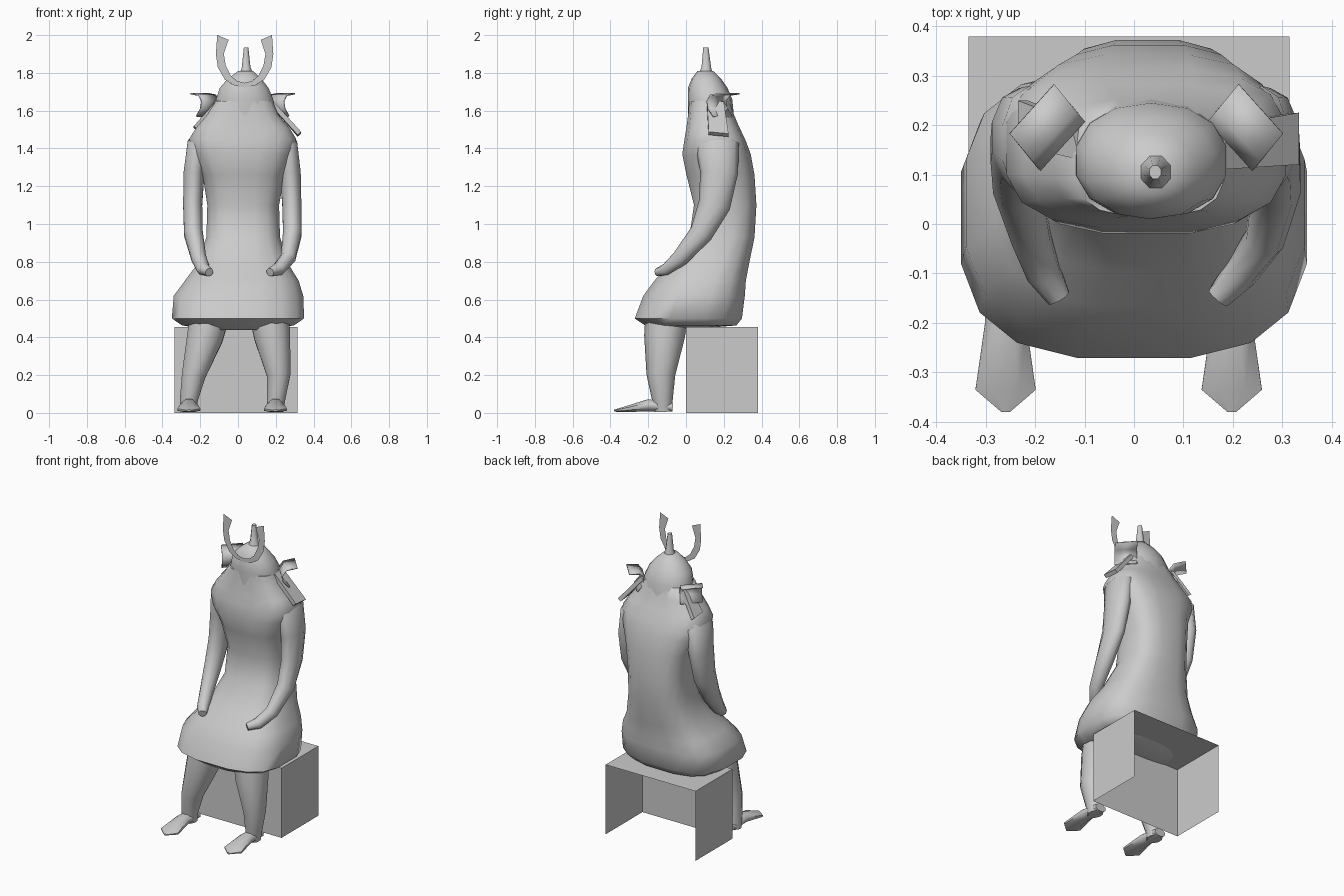
import bpy, bmesh, math
from mathutils import Vector

if "Cube" in bpy.data.objects:
    bpy.data.objects.remove(bpy.data.objects["Cube"])

GREY = (0.6, 0.6, 0.6, 1)
grey = bpy.data.materials.new("plain_grey")
grey.use_nodes = True
grey.diffuse_color = GREY
grey.node_tree.nodes["Principled BSDF"].inputs["Base Color"].default_value = GREY


def finish(name, bm, smooth=True, thickness=0):
    """Turn a bmesh into a named, shaded object."""
    bmesh.ops.recalc_face_normals(bm, faces=bm.faces)
    mesh = bpy.data.meshes.new(name)
    bm.to_mesh(mesh)
    bm.free()
    mesh.materials.append(grey)
    ob = bpy.data.objects.new(name, mesh)
    bpy.context.collection.objects.link(ob)
    if thickness:
        mod = ob.modifiers.new("thickness", 'SOLIDIFY')
        mod.thickness = thickness
        mod.offset = 0
    if smooth:
        bpy.ops.object.select_all(action='DESELECT')
        ob.select_set(True)
        bpy.context.view_layer.objects.active = ob
        bpy.ops.object.shade_smooth_by_angle(angle=math.radians(65))
    return ob


def tube(name, stations, sides=10, power=2.0, flat=False):
    """Skin rounded sections (x, y, z, half width, half depth) along a path."""
    bm = bmesh.new()
    centres = [Vector(s[:3]) for s in stations]
    rings = []
    for i, s in enumerate(stations):
        after, before = min(i + 1, len(centres) - 1), max(i - 1, 0)
        t = Vector((0, 0, 1)) if flat else (centres[after] - centres[before]).normalized()
        u = (Vector((1, 0, 0)) - t * t.x).normalized()
        v = t.cross(u)
        ring = []
        for k in range(sides):
            a = math.tau * (k + 0.5) / sides
            c, d = math.cos(a), math.sin(a)
            p = u * math.copysign(abs(c) ** (2 / power), c) * s[3]
            q = v * math.copysign(abs(d) ** (2 / power), d) * s[4]
            ring.append(bm.verts.new(centres[i] + p + q))
        rings.append(ring)
    for a, b in zip(rings, rings[1:]):
        for k in range(sides):
            n = (k + 1) % sides
            bm.faces.new((a[k], a[n], b[n], b[k]))
    bm.faces.new(rings[0])
    bm.faces.new(rings[-1])
    return finish(name, bm)


def from_bounds(rows):
    """Convert (z, left, right, front, back) rows into tube stations."""
    return [((a + b) / 2, (c + d) / 2, z, (b - a) / 2, (d - c) / 2)
            for z, a, b, c, d in rows]


def ribbon(name, edge_a, edge_b, thickness=0, smooth=True):
    """Strip of quads between two edge paths."""
    bm = bmesh.new()
    a = [bm.verts.new(p) for p in edge_a]
    b = [bm.verts.new(p) for p in edge_b]
    for i in range(len(a) - 1):
        bm.faces.new((a[i], a[i + 1], b[i + 1], b[i]))
    return finish(name, bm, smooth, thickness)


# Seat: a box open at the back and underneath
bm = bmesh.new()
bmesh.ops.create_cube(bm, size=1)
bm.normal_update()
open_faces = [f for f in bm.faces if f.normal.y > 0.5 or f.normal.z < -0.5]
bmesh.ops.delete(bm, geom=open_faces, context='FACES')
for v in bm.verts:
    v.co = (v.co.x * 0.65 - 0.01, v.co.y * 0.38 + 0.19, (v.co.z + 0.5) * 0.455)
finish("seat_box", bm, smooth=False)

# Body: flared skirt, waist, chest and shoulders in one skin
tube("body", from_bounds([
    (0.44, -0.14, 0.14, -0.19, -0.01),
    (0.463, -0.3, 0.3, -0.22, 0.27),
    (0.5, -0.355, 0.355, -0.275, 0.3),
    (0.62, -0.345, 0.35, -0.23, 0.315),
    (0.7, -0.285, 0.325, -0.17, 0.32),
    (0.78, -0.225, 0.275, -0.1, 0.335),
    (0.93, -0.17, 0.225, 0.015, 0.365),
    (1.1, -0.165, 0.22, 0.04, 0.375),
    (1.26, -0.19, 0.25, 0.0, 0.365),
    (1.37, -0.24, 0.29, -0.022, 0.345),
    (1.45, -0.262, 0.312, -0.01, 0.315),
    (1.51, -0.225, 0.275, 0.0, 0.285),
    (1.58, -0.165, 0.215, 0.01, 0.255),
    (1.65, -0.12, 0.185, 0.015, 0.235)]), sides=16, power=2.9, flat=True)

# Domed helmet and its spike
tube("helmet", from_bounds([
    (1.56, -0.125, 0.195, 0.01, 0.255),
    (1.66, -0.12, 0.19, 0.01, 0.245),
    (1.72, -0.1, 0.165, 0.01, 0.22),
    (1.77, -0.055, 0.125, 0.03, 0.185),
    (1.81, 0.0, 0.08, 0.06, 0.145)]), sides=14, power=2.2, flat=True)
tube("helmet_spike", from_bounds([
    (1.79, 0.005, 0.085, 0.06, 0.145),
    (1.83, 0.018, 0.068, 0.08, 0.135),
    (1.935, 0.03, 0.056, 0.09, 0.12)]), sides=8, flat=True)

# Crescent crest, a flat upright sheet
outer = [(0.145, 2.0), (0.152, 1.9), (0.142, 1.83), (0.105, 1.765), (0.055, 1.733), (0, 1.723)]
inner = [(0.085, 1.975), (0.11, 1.9), (0.1, 1.84), (0.073, 1.785), (0.04, 1.757), (0, 1.747)]


def both_sides(path):
    half = [(0.035 + x, 0.01, z) for x, z in path]
    return half + [(0.07 - x, y, z) for x, y, z in half[-2::-1]]


ribbon("crescent_crest", both_sides(outer), both_sides(inner), smooth=False)

# Curled plates beside the helmet: (distance outward, height)
curl = [(0.045, 1.57), (0.01, 1.61), (0, 1.65), (0.025, 1.682), (0.095, 1.69)]
flaps = {
    "left": [(0.17, 0.11, 1.65), (0.325, 0.12, 1.48), (0.18, 0.2, 1.64), (0.325, 0.225, 1.47)],
    "right": [(-0.1, 0.13, 1.65), (-0.225, 0.16, 1.51), (-0.12, 0.21, 1.64), (-0.225, 0.25, 1.5)],
}
for side, sign in (("left", 1), ("right", -1)):
    def place(s, z, w):
        return (0.025 + sign * (0.172 + 0.63 * s - 0.045 * w), 0.16 + 0.77 * s + 0.05 * w, z)
    ribbon(side + "_curled_plate", [place(s, z, -1) for s, z in curl],
           [place(s, z, 1) for s, z in curl], 0.008)
    # Neck guard flap
    f = flaps[side]
    ribbon(side + "_neck_flap", f[:2], f[2:], 0.025, smooth=False)

# Arms resting on the lap: shared (y, z, half width, half depth), a centre line per side
arm = [(0.16, 1.5, 0.05, 0.07), (0.165, 1.42, 0.06, 0.115), (0.175, 1.27, 0.058, 0.1),
       (0.15, 1.1, 0.053, 0.085), (0.08, 0.95, 0.052, 0.062), (-0.03, 0.82, 0.041, 0.044),
       (-0.1, 0.76, 0.036, 0.034), (-0.15, 0.745, 0.025, 0.022)]
arm_lines = {"left": (0.21, 0.258, 0.277, 0.285, 0.288, 0.265, 0.215, 0.17),
             "right": (-0.16, -0.212, -0.233, -0.24, -0.236, -0.208, -0.183, -0.152)}

# Lower legs and feet
leg = [(-0.1, 0.52, 0.11, 0.115), (-0.115, 0.4, 0.1, 0.107), (-0.133, 0.2, 0.066, 0.076),
       (-0.125, 0.07, 0.05, 0.055), (-0.122, 0.01, 0.046, 0.05)]
leg_lines = {"left": (0.165, 0.182, 0.215, 0.202, 0.195),
             "right": (-0.15, -0.175, -0.235, -0.26, -0.262)}
foot = [(-0.07, 0.03, 0.04, 0.025), (-0.2, 0.04, 0.045, 0.035),
        (-0.335, 0.017, 0.066, 0.014), (-0.38, 0.012, 0.01, 0.006)]
for side, foot_x in (("left", 0.198), ("right", -0.26)):
    tube(side + "_arm", [(x,) + s for x, s in zip(arm_lines[side], arm)])
    tube(side + "_leg", [(x,) + s for x, s in zip(leg_lines[side], leg)])
    tube(side + "_foot", [(foot_x,) + s for s in foot], sides=8)
